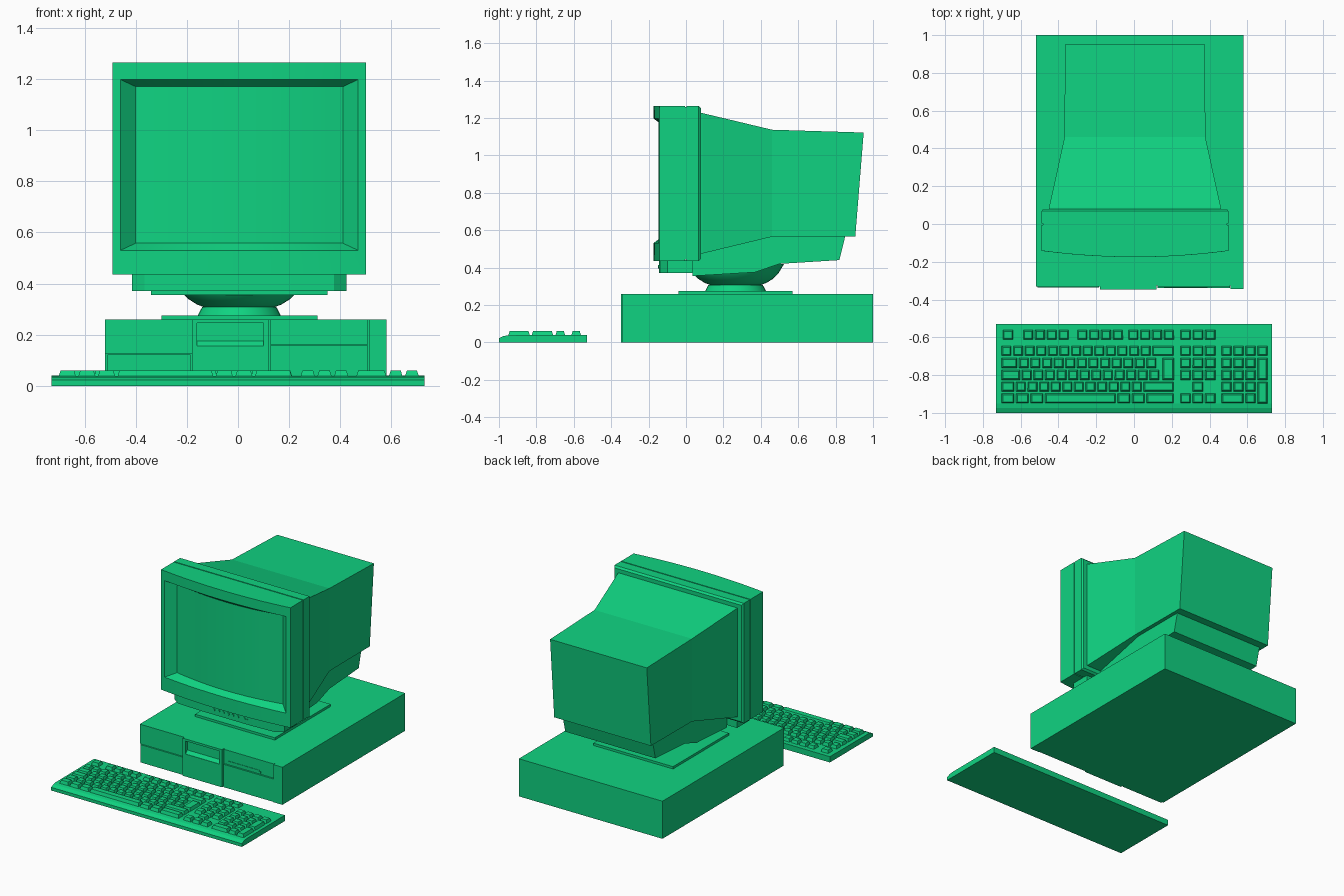
import bpy, bmesh
from math import cos, sin, pi, radians

cube = bpy.data.objects.get("Cube")
if cube:
    bpy.data.objects.remove(cube, do_unlink=True)

GREEN = (0.005, 0.65, 0.22, 1)
green = bpy.data.materials.new("green plastic")
green.use_nodes = True
green.diffuse_color = GREEN
green.node_tree.nodes["Principled BSDF"].inputs["Base Color"].default_value = GREEN


def loft(bm, rings):
    """Skin a list of equal-length closed rings and cap both ends."""
    vs = [[bm.verts.new(p) for p in r] for r in rings]
    n = len(vs[0])
    for a, b in zip(vs, vs[1:]):
        for i in range(n):
            j = (i + 1) % n
            bm.faces.new((a[i], a[j], b[j], b[i]))
    bm.faces.new(vs[0][::-1])
    bm.faces.new(vs[-1])


def add_box(bm, x0, x1, y0, y1, z0, z1, taper=0):
    def ring(z, t):
        return [(x0 + t, y0 + t, z), (x1 - t, y0 + t, z),
                (x1 - t, y1 - t, z), (x0 + t, y1 - t, z)]
    loft(bm, [ring(z0, 0), ring(z1, taper)])


def finish(name, bm, smooth=False):
    bmesh.ops.recalc_face_normals(bm, faces=bm.faces)
    me = bpy.data.meshes.new(name)
    bm.to_mesh(me)
    bm.free()
    me.materials.append(green)
    ob = bpy.data.objects.new(name, me)
    bpy.context.scene.collection.objects.link(ob)
    if smooth:
        bpy.ops.object.select_all(action='DESELECT')
        ob.select_set(True)
        bpy.context.view_layer.objects.active = ob
        bpy.ops.object.shade_smooth_by_angle(angle=radians(30))
    return ob


def boxes(name, *dims):
    bm = bmesh.new()
    for d in dims:
        add_box(bm, *d)
    return finish(name, bm)


def prism(name, x0, x1, profile):
    """Extrude a (y, z) profile along x."""
    bm = bmesh.new()
    loft(bm, [[(x, y, z) for y, z in profile] for x in (x0, x1)])
    return finish(name, bm)


def solid(name, rings, smooth=False):
    bm = bmesh.new()
    loft(bm, rings)
    return finish(name, bm, smooth)


# Computer case and its front panels
boxes("case", (-0.52, 0.58, -0.325, 1.0, 0, 0.26))
boxes("left_panel", (-0.52, -0.18, -0.331, -0.32, 0.125, 0.26),
      (-0.51, -0.185, -0.337, -0.32, 0, 0.123))
boxes("floppy_bay", (-0.18, -0.16, -0.347, -0.32, 0, 0.26),
      (0.1, 0.12, -0.347, -0.32, 0, 0.26),
      (-0.16, 0.1, -0.347, -0.32, 0.245, 0.26),
      (-0.16, 0.1, -0.347, -0.32, 0, 0.155))
prism("floppy_ledge", -0.16, 0.1, [(-0.345, 0.155), (-0.325, 0.175), (-0.325, 0.155)])
boxes("right_panel", (0.125, 0.508, -0.339, -0.32, 0, 0.158),
      (0.125, 0.508, -0.334, -0.32, 0.162, 0.26))
boxes("drive_slot", (0.16, 0.4, -0.337, -0.33, 0.183, 0.188),
      (0.39, 0.41, -0.339, -0.33, 0.168, 0.182))
boxes("power_strip", (0.512, 0.58, -0.343, -0.32, 0, 0.26))

# Swivel stand
CX, CY = 0.005, 0.265
boxes("stand_plate", (-0.30, 0.31, -0.04, 0.57, 0.255, 0.276))


def circle(r, z, n=32):
    return [(CX + r * cos(2 * pi * i / n), CY + r * sin(2 * pi * i / n), z) for i in range(n)]


solid("stand_neck", [circle(r, z) for r, z in ((0.165, 0.27), (0.155, 0.29), (0.145, 0.308))], True)
solid("stand_bowl", [circle(r, z) for r, z in
                     ((0.13, 0.305), (0.165, 0.318), (0.2, 0.34), (0.23, 0.37), (0.26, 0.42))], True)

# Monitor bezel: concentric rings from the back edge to the curved screen
STEPS = 16


def bezel_ring(half, z0, z1, y_mid, y_side):
    ts = [-1 + 2 * i / STEPS for i in range(STEPS + 1)]
    low = [(CX + half * t, y_mid + (y_side - y_mid) * t * t, z0) for t in ts]
    high = [(x, y, z1) for x, y, z in reversed(low)]
    return low + high


rings = [bezel_ring(0.495, 0.435, 1.265, -0.005, -0.005),
         bezel_ring(0.495, 0.435, 1.265, -0.175, -0.142),
         bezel_ring(0.465, 0.53, 1.198, -0.175, -0.146),
         bezel_ring(0.405, 0.558, 1.17, -0.138, -0.095)]
bm = bmesh.new()
vs = [[bm.verts.new(p) for p in r] for r in rings]
count = len(vs[0])
for a, b in zip(vs, vs[1:]):
    for i in range(count):
        j = (i + 1) % count
        bm.faces.new((a[i], a[j], b[j], b[i]))
screen = vs[-1]
for i in range(STEPS):
    bm.faces.new((screen[i], screen[i + 1], screen[count - 2 - i], screen[count - 1 - i]))
bm.faces.new(vs[0][::-1])
finish("bezel_and_screen", bm, True)


def rect(half, y0, z0, y1, z1):
    """Ring across x: bottom edge at (y0, z0), top edge at (y1, z1)."""
    return [(CX - half, y0, z0), (CX + half, y0, z0), (CX + half, y1, z1), (CX - half, y1, z1)]


# Monitor housing
solid("bezel_seam", [rect(0.488, y, 0.442, y, 1.258) for y in (-0.01, 0.01)])
solid("bezel_back", [rect(0.495, 0.002, 0.435, 0.002, 1.265),
                     rect(0.495, 0.068, 0.435, 0.068, 1.265),
                     rect(0.485, 0.08, 0.447, 0.08, 1.253)])
solid("rear_shell", [rect(0.457, 0.07, 0.475, 0.07, 1.228),
                     rect(0.455, 0.087, 0.475, 0.087, 1.226),
                     rect(0.373, 0.46, 0.565, 0.46, 1.137),
                     rect(0.37, 0.905, 0.565, 0.95, 1.122)])
prism("monitor_belly", -0.34, 0.35,
      [(0.035, 0.5), (0.035, 0.355), (0.37, 0.375), (0.5, 0.42),
       (0.82, 0.44), (0.852, 0.57), (0.46, 0.6)])

# Control panel under the screen
plan = [(-0.42, 0.035), (-0.42, -0.1), (-0.37, -0.135), (-0.2, -0.144),
        (0.2, -0.144), (0.37, -0.135), (0.42, -0.1), (0.42, 0.035)]
solid("control_panel", [[(CX + x, y, z) for x, y in plan] for z in (0.37, 0.44)])
bm = bmesh.new()
for k in range(8):
    x = -0.083 + 0.0365 * k + (0.012 if k == 6 else 0)
    r = 0.004 if k == 7 else 0.009
    loft(bm, [[(x + r * cos(pi * i / 6), y, 0.405 + r * sin(pi * i / 6)) for i in range(12)]
              for y in (-0.14, -0.149)])
finish("control_buttons", bm)

# Keyboard
prism("keyboard_base", -0.73, 0.73,
      [(-1, 0), (-1, 0.022), (-0.975, 0.034), (-0.95, 0.038), (-0.53, 0.04), (-0.53, 0)])

keys = bmesh.new()
ROWS = [-0.672, -0.736, -0.799, -0.861, -0.923]
FUNCTION_ROW = -0.587


def key_row(x, y, widths, unit, drop=0):
    """Lay keys side by side; drop extends them towards the front."""
    for w in widths:
        add_box(keys, x + 0.004, x + w * unit - 0.004, y - 0.027 - drop, y + 0.027,
                0.034, 0.06, 0.008)
        x += w * unit


key_row(-0.7, FUNCTION_ROW, [1], 0.066)
for x in (-0.592, -0.305, -0.035):
    key_row(x, FUNCTION_ROW, [1] * 4, 0.0628)
key_row(0.24, FUNCTION_ROW, [1] * 3, 0.0655)

main_rows = [[1] * 13 + [2],
             [1.5] + [1] * 12,
             [1.75] + [1] * 12,
             [1.25] + [1] * 11 + [2.75],
             [1.25] * 3 + [6.25, 1.25, 1.25, 2.5]]
for y, widths in zip(ROWS, main_rows):
    key_row(-0.706, y, widths, 0.0614)
key_row(0.146, ROWS[1], [1.15], 0.0614, 0.063)

# Navigation keys and arrows
for row in (0, 1, 2, 4):
    key_row(0.24, ROWS[row], [1] * 3, 0.0655)
key_row(0.3055, ROWS[3], [1], 0.0655)

# Number pad
PAD, UNIT = 0.458, 0.0635
key_row(PAD, ROWS[0], [1] * 4, UNIT)
for row in (1, 2, 3):
    key_row(PAD, ROWS[row], [1] * 3, UNIT)
key_row(PAD, ROWS[4], [2, 1], UNIT)
for row in (1, 3):
    key_row(PAD + 3 * UNIT, ROWS[row], [1], UNIT, 0.063)
finish("keyboard_keys", keys)
